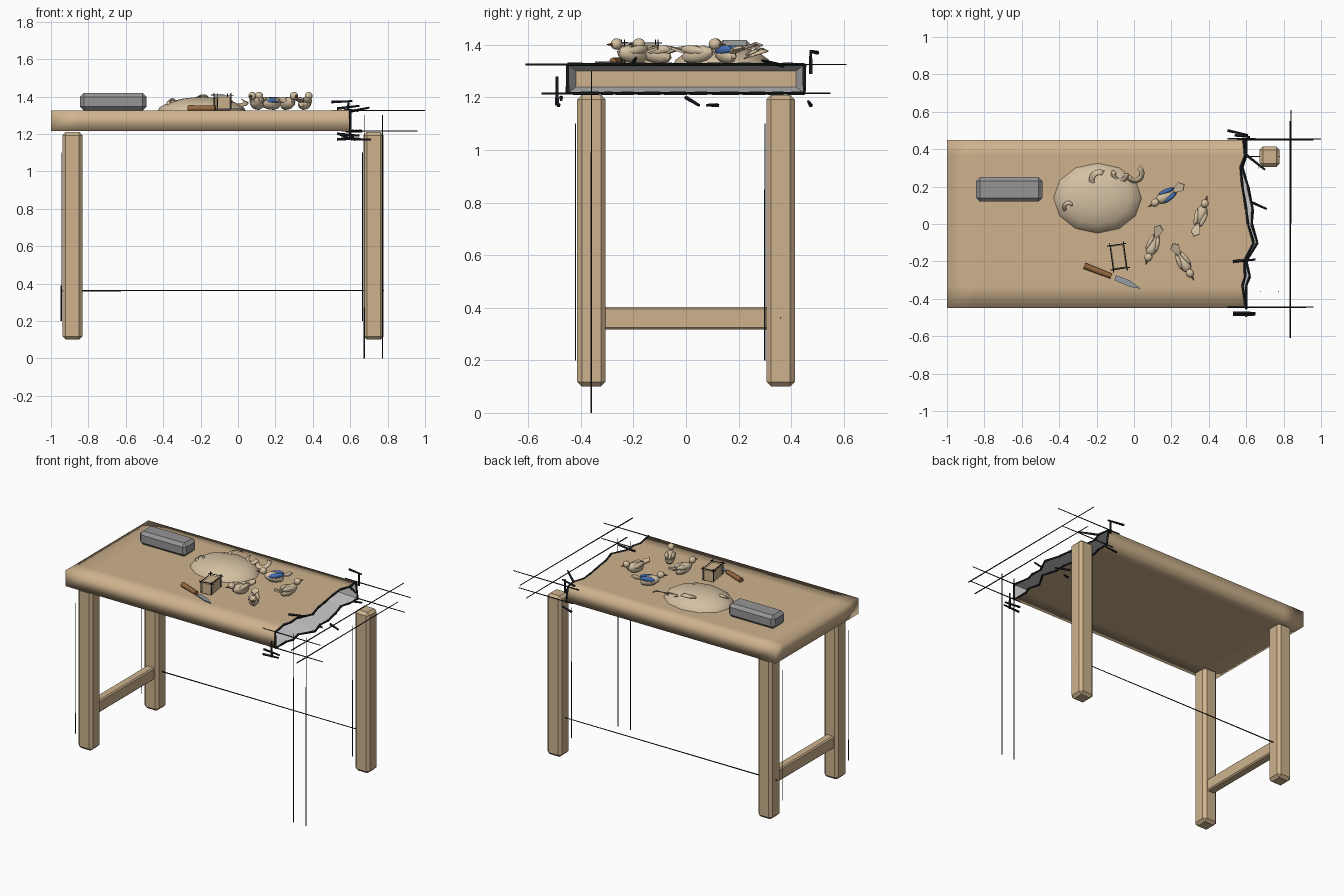
import bpy, bmesh
from math import radians, cos, sin, pi
from mathutils import Matrix, Vector, Euler

if "Cube" in bpy.data.objects:
    bpy.data.objects.remove(bpy.data.objects["Cube"])


def material(name, rgb):
    m = bpy.data.materials.new(name)
    m.diffuse_color = (*rgb, 1)
    m.use_nodes = True
    m.node_tree.nodes["Principled BSDF"].inputs["Base Color"].default_value = m.diffuse_color
    return m


WOOD = material("wood", (0.62, 0.45, 0.27))
PALE = material("pale_wood", (0.66, 0.53, 0.36))
INK = material("ink", (0.015, 0.017, 0.02))
BROWN = material("handle_brown", (0.30, 0.14, 0.05))
BLUE = material("blue_paint", (0.06, 0.16, 0.45))
STONE = material("stone", (0.30, 0.30, 0.30))
STEEL = material("steel", (0.30, 0.34, 0.38))


def finish(name, bm, mat, smooth=None):
    bmesh.ops.recalc_face_normals(bm, faces=bm.faces)
    me = bpy.data.meshes.new(name)
    bm.to_mesh(me)
    bm.free()
    ob = bpy.data.objects.new(name, me)
    bpy.context.collection.objects.link(ob)
    if mat:
        me.materials.append(mat)
    if smooth:
        bpy.ops.object.select_all(action='DESELECT')
        ob.select_set(True)
        bpy.context.view_layer.objects.active = ob
        bpy.ops.object.shade_smooth_by_angle(angle=radians(smooth))
    return ob


def place(loc, size, rot=(0, 0, 0)):
    return Matrix.LocRotScale(Vector(loc), Euler(rot), Vector(size))


def box(name, loc, size, mat, bevel=0, rot=(0, 0, 0)):
    bm = bmesh.new()
    bmesh.ops.create_cube(bm, size=1, matrix=place(loc, size, rot))
    if bevel:
        bmesh.ops.bevel(bm, geom=bm.edges[:], offset=bevel, segments=1, affect='EDGES')
    return finish(name, bm, mat)


def ball(name, matrix, mat, u=10, v=6):
    bm = bmesh.new()
    bmesh.ops.create_uvsphere(bm, u_segments=u, v_segments=v, radius=1, matrix=matrix)
    return finish(name, bm, mat, 50)


def strokes(name, segments, r, mat=INK):
    """Tapered ink strokes, each from point a to point b."""
    bm = bmesh.new()
    for a, b in segments:
        a, b = Vector(a), Vector(b)
        m = Matrix.Translation((a + b) / 2) @ (b - a).to_track_quat('Z', 'Y').to_matrix().to_4x4()
        bmesh.ops.create_cone(bm, cap_ends=True, segments=5, radius1=r, radius2=r * 0.7,
                              depth=(b - a).length, matrix=m)
    return finish(name, bm, mat)


def outline(bm, top, bottom):
    return [bm.verts.new(p) for p in top + bottom[::-1]]


def bridge(bm, a, b):
    n = len(a)
    for i in range(n):
        bm.faces.new((a[i], a[(i + 1) % n], b[(i + 1) % n], b[i]))


# Table top with a ragged right end
ZT, ZB = 1.325, 1.215
rag = [(-0.45, .60, .60), (-.33, .58, .60), (-.28, .595, .62), (-.20, .59, .60), (-.10, .64, .66),
       (0, .61, .63), (.08, .60, .635), (.20, .58, .61), (.30, .57, .58), (.37, .595, .60), (.45, .585, .60)]
bm = bmesh.new()
loops = [outline(bm, [(x, y, ZT) for y, _, _ in rag], [(x, y, ZB) for y, _, _ in rag])
         for x in (-1, -0.85, 0.5)]
end_top = [(t, y, ZT) for y, t, _ in rag]
end_bot = [(b, y, ZB) for y, _, b in rag]
loops.append(outline(bm, end_top, end_bot))
for a, b in zip(loops, loops[1:]):
    bridge(bm, a, b)
bm.faces.new(loops[0])
finish("table_top", bm, WOOD, 180)

# Grey broken rim tapering in to the wooden core
inner_top = [(0.42, y * 0.93, 1.30) for y, _, _ in rag]
inner_bot = [(0.42, y * 0.93, 1.24) for y, _, _ in rag]
bm = bmesh.new()
bridge(bm, outline(bm, end_top, end_bot), outline(bm, inner_top, inner_bot))
finish("broken_rim", bm, None)
bm = bmesh.new()
bm.faces.new(outline(bm, inner_top, inner_bot))
finish("broken_core", bm, WOOD)

# Inked edge around the break
ring = end_top + end_bot[::-1]
strokes("break_outline", list(zip(ring, ring[1:] + ring[:1])), 0.008)

# Legs and side stretcher
for name, x, y in (("front_left_leg", -.885, -.36), ("back_left_leg", -.885, .36), ("back_right_leg", .725, .36)):
    box(name, (x, y, 0.655), (.108, .108, 1.11), WOOD, 0.018)
    strokes(name + "_sketch_line", [((x - .06, y - .06, .2), (x - .06, y - .06, 1.1))], 0.003)
box("side_stretcher", (-.885, 0, .36), (.06, .63, .085), WOOD, 0.008)

# Construction lines for the unfinished leg, stretcher and table end
strokes("missing_leg_lines", [((x, -.36, 0), (x, -.36, 1.3)) for x in (.675, .772)], 0.003)
strokes("missing_stretcher_line", [((-.95, .36, .362), (.78, .36, .362))], 0.004)
strokes("table_end_lines",
        [((.5, .455, ZT), (1, .455, ZT)), ((.55, .45, ZB), (.96, .45, ZB)),
         ((.5, -.445, ZT), (.94, -.445, ZT)), ((.55, -.445, ZB), (.96, -.445, ZB)),
         ((.835, -.61, ZT), (.84, .61, ZT)), ((.835, -.55, ZB), (.835, .55, ZB))], 0.004)

# Bold loose strokes around the break
strokes("loose_strokes",
        [((.50, .50, 1.37), (.61, .475, 1.375)), ((.54, .475, 1.17), (.62, .465, 1.185)),
         ((.53, -.475, 1.20), (.65, -.475, 1.19)), ((.53, -.485, 1.17), (.65, -.485, 1.175)),
         ((.60, -.49, 1.17), (.60, -.49, 1.28)), ((.59, .475, 1.29), (.59, .475, 1.38)),
         ((.60, .37, 1.32), (.70, .29, 1.34)), ((.62, .12, 1.17), (.71, .08, 1.17)),
         ((.54, .0, 1.20), (.61, .05, 1.17)), ((.53, -.20, 1.335), (.65, -.19, 1.35))], 0.008)

# Whetstone
box("whetstone", (-.667, .185, 1.372), (.355, .13, .092), STONE, 0.02)

# Sawdust mound
profile = [(1, 0), (.95, .018), (.75, .045), (.45, .063), (.2, .07)]
bm = bmesh.new()
n = 12
rings = [[bm.verts.new((-.195 + .235 * r * cos(2 * pi * i / n), .138 + .187 * r * sin(2 * pi * i / n), ZT + z))
          for i in range(n)] for r, z in profile]
for a, b in zip(rings, rings[1:]):
    bridge(bm, a, b)
bm.faces.new(rings[-1])
finish("sawdust_mound", bm, PALE, 40)

# Curled wood shavings
for k, (x, y, z, r, start) in enumerate([(-.185, .235, 1.385, .058, 60), (-.075, .265, 1.375, .048, 150),
                                         (.005, .27, 1.365, .052, 200), (-.35, .09, 1.365, .033, 20)]):
    bm = bmesh.new()
    rows = []
    for i in range(9):
        a = radians(start + i * 27)
        h = z + 0.015 * sin(a)
        rows.append([bm.verts.new((x + q * r * cos(a), y + q * r * sin(a), h + dz))
                     for q, dz in ((.5, .012), (1, 0))])
    for a, b in zip(rows, rows[1:]):
        bm.faces.new((a[0], a[1], b[1], b[0]))
    ob = finish("shaving_%d" % (k + 1), bm, PALE, 60)
    ob.modifiers.new("thickness", 'SOLIDIFY').thickness = 0.005

# Carved birds
for k, (x, y, ang, wing) in enumerate([(.17, .15, 212, BLUE), (.357, .045, 72, PALE),
                                       (.10, -.115, 250, PALE), (.265, -.205, 300, PALE)]):
    M = Matrix.Translation((x, y, ZT)) @ Matrix.Rotation(radians(ang), 4, 'Z')
    name = "bird_%d_" % (k + 1)
    ball(name + "body", M @ place((0, 0, .038), (.065, .033, .033), (0, -.2, 0)), PALE)
    ball(name + "head", M @ place((.068, 0, .078), (.024, .022, .022)), PALE)
    for s, side in ((1, "left"), (-1, "right")):
        ball(name + side + "_wing", M @ place((-.015, s * .02, .055), (.05, .014, .018), (0, .1, s * .15)), wing, 8, 5)
    bm = bmesh.new()
    bmesh.ops.create_cone(bm, cap_ends=True, segments=6, radius1=.009, radius2=0, depth=.03,
                          matrix=M @ place((.1, 0, .076), (1, 1, 1), (0, pi / 2, 0)))
    finish(name + "beak", bm, BROWN)
    bm = bmesh.new()
    tail = [bm.verts.new(M @ Vector(p)) for p in
            [(-.045, -.012, .05), (-.095, -.025, .066), (-.115, 0, .072), (-.095, .025, .066), (-.045, .012, .05)]]
    bm.faces.new(tail)
    finish(name + "tail", bm, PALE).modifiers.new("thickness", 'SOLIDIFY').thickness = 0.01

# Carving block with its sketched frame
B = Matrix.Translation((-.083, -.175, ZT)) @ Matrix.Rotation(radians(8), 4, 'Z')
box("carving_block", (-.083, -.175, ZT + .038), (.07, .125, .076), WOOD, 0.003, (0, 0, radians(8)))
frame = []
for s in (-1, 1):
    frame += [((s * .037, -.08, .082), (s * .037, .08, .082)), ((-.052, s * .065, .082), (.052, s * .065, .082))]
    frame += [((s * .037, t * .065, .005), (s * .037, t * .065, .095)) for t in (-1, 1)]
strokes("block_sketch_frame", [(B @ Vector(a), B @ Vector(b)) for a, b in frame], 0.003)

# Carving knife
K = Matrix.Translation((-.10, -.287, ZT + .012)) @ Matrix.Rotation(radians(-21), 4, 'Z')
bm = bmesh.new()
bmesh.ops.create_cone(bm, cap_ends=True, segments=8, radius1=.017, radius2=.014, depth=.205,
                      matrix=K @ place((-.1, 0, 0), (1, 1, .75), (0, pi / 2, 0)))
finish("knife_handle", bm, BROWN, 50)
bm = bmesh.new()
bm.faces.new([bm.verts.new(K @ Vector(p)) for p in
              [(0, -.014, 0), (.09, -.018, 0), (.15, -.006, 0), (.08, .014, 0), (0, .014, 0)]])
finish("knife_blade", bm, STEEL).modifiers.new("thickness", 'SOLIDIFY').thickness = 0.006
